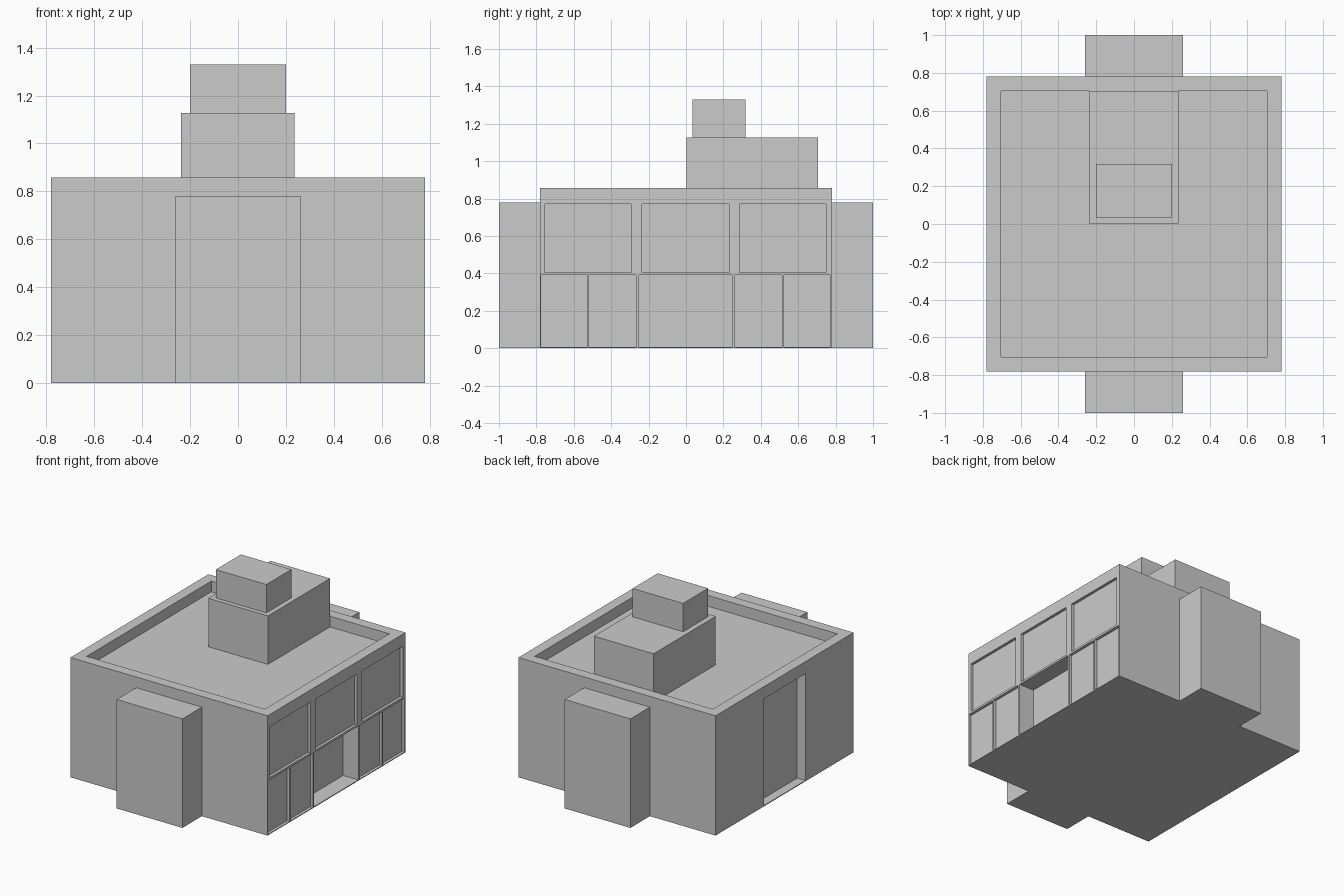
import bpy, bmesh
from mathutils import Matrix, Vector

if "Cube" in bpy.data.objects:
    bpy.data.objects.remove(bpy.data.objects["Cube"])


def boxes(name, spans):
    """One object made of boxes, each given as (x0, x1, y0, y1, z0, z1)."""
    bm = bmesh.new()
    for x0, x1, y0, y1, z0, z1 in spans:
        mid = Vector((x0 + x1, y0 + y1, z0 + z1)) / 2
        size = (x1 - x0, y1 - y0, z1 - z0)
        bmesh.ops.create_cube(bm, size=1, matrix=Matrix.Translation(mid) @ Matrix.Diagonal((*size, 1)))
    mesh = bpy.data.meshes.new(name)
    bm.to_mesh(mesh)
    bm.free()
    obj = bpy.data.objects.new(name, mesh)
    bpy.context.collection.objects.link(obj)
    return obj


W = 0.78        # half width of the main block
OUT = 0.9       # cutters reach past the walls
SILL = 0.006

# Main building block
body = boxes("main_building", [(-W, W, -W, W, 0, 0.857)])

# Sunken roof behind the parapet
recesses = [(-0.705, 0.705, -0.705, 0.705, 0.78, 1.0)]

# Right side: upper windows, lower windows and deep doorway
for y0, y1 in [(-0.755, -0.293), (-0.236, 0.23), (0.286, 0.749)]:
    recesses.append((W - 0.02, OUT, y0, y1, 0.406, 0.77))
for y0, y1 in [(-0.775, -0.529), (-0.52, -0.266), (0.262, 0.514), (0.524, 0.771)]:
    recesses.append((W - 0.02, OUT, y0, y1, SILL, 0.391))
recesses.append((W - 0.12, OUT, -0.252, 0.247, SILL, 0.391))

# Left side: one tall doorway
recesses.append((-OUT, -W + 0.065, -0.236, 0.23, SILL, 0.77))

cutter = boxes("recess_cutter", recesses)
cutter.hide_render = True
cutter.hide_viewport = True
cut = body.modifiers.new("recesses", "BOOLEAN")
cut.operation = "DIFFERENCE"
cut.solver = "EXACT"
cut.object = cutter

# Side towers at front and back
tower = boxes("end_towers", [(-0.26, 0.26, -1, -W, 0, 0.78)])
mirror = tower.modifiers.new("mirror", "MIRROR")
mirror.use_axis = (False, True, False)

# Rooftop blocks
boxes("roof_house", [(-0.237, 0.235, 0.003, 0.705, 0.78, 1.127)])
boxes("roof_tank", [(-0.2, 0.2, 0.035, 0.318, 1.127, 1.33)])
